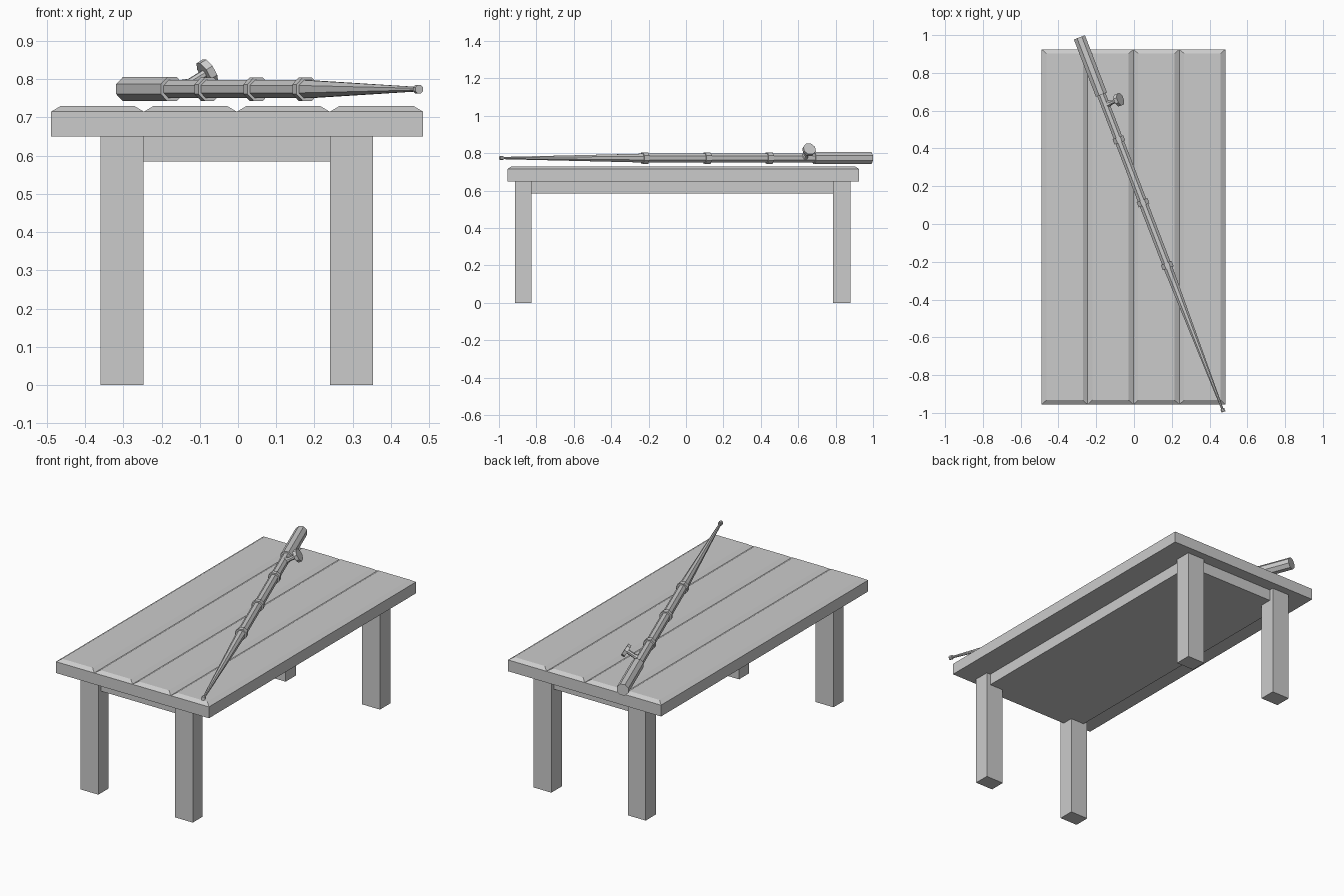
import bpy, bmesh
from math import pi, cos, sin
from mathutils import Vector, Matrix

if "Cube" in bpy.data.objects:
    bpy.data.objects.remove(bpy.data.objects["Cube"])


def finish(name, bm):
    bmesh.ops.remove_doubles(bm, verts=bm.verts, dist=1e-5)
    bmesh.ops.recalc_face_normals(bm, faces=bm.faces)
    me = bpy.data.meshes.new(name)
    bm.to_mesh(me)
    bm.free()
    ob = bpy.data.objects.new(name, me)
    bpy.context.collection.objects.link(ob)
    return ob


def box(name, x0, x1, y0, y1, z0, z1):
    bm = bmesh.new()
    size = Matrix.Diagonal((x1 - x0, y1 - y0, z1 - z0, 1))
    mid = Matrix.Translation(((x0 + x1) / 2, (y0 + y1) / 2, (z0 + z1) / 2))
    bmesh.ops.create_cube(bm, size=1, matrix=mid @ size)
    return finish(name, bm)


def lathe(name, profile, origin, axis, sides=8):
    """Faceted solid of (distance along axis, apothem) steps."""
    axis = axis.normalized()
    side = axis.cross(Vector((0, 0, 1))).normalized()
    up = side.cross(axis)
    bm = bmesh.new()
    rings = []
    for d, r in profile:
        R = r / cos(pi / sides)
        rings.append([bm.verts.new(origin + axis * d + R * (side * cos(a) + up * sin(a)))
                      for a in [(i + 0.5) * 2 * pi / sides for i in range(sides)]])
    for a, b in zip(rings, rings[1:]):
        for i in range(sides):
            j = (i + 1) % sides
            bm.faces.new((a[i], a[j], b[j], b[i]))
    bm.faces.new(rings[0])
    bm.faces.new(rings[-1])
    return finish(name, bm)


# Table top: one slab whose upper side is split into bevelled planks
def table_top(xs, y0, y1, z0, z1, z2, cx, cy):
    bm = bmesh.new()

    def face(*pts):
        bm.faces.new([bm.verts.new(p) for p in pts])

    def loop(xa, xb, ya, yb, z):
        return [(xa, ya, z), (xb, ya, z), (xb, yb, z), (xa, yb, z)]

    for k, (a, b) in enumerate(zip(xs, xs[1:])):
        low = loop(a, b, y0, y1, z0)
        mid = loop(a, b, y0, y1, z1)
        top = loop(a + cx, b - cx, y0 + cy, y1 - cy, z2)
        face(*low)
        face(*top)
        for i in range(4):
            j = (i + 1) % 4
            face(mid[i], mid[j], top[j], top[i])
            if i in (0, 2) or (i == 3 and k == 0) or (i == 1 and k == len(xs) - 2):
                face(low[i], low[j], mid[j], mid[i])
    finish("table_top", bm)


table_top([-0.489, -0.246, -0.003, 0.24, 0.484], -0.955, 0.925,
          0.65, 0.715, 0.73, 0.025, 0.022)

# Solid apron block and four legs
box("apron", -0.335, 0.328, -0.89, 0.855, 0.585, 0.65)
for xn, (x0, x1) in {"left": (-0.36, -0.247), "right": (0.24, 0.353)}.items():
    for yn, (y0, y1) in {"front": (-0.915, -0.825), "back": (0.785, 0.88)}.items():
        box(f"{yn}_{xn}_leg", x0, x1, y0, y1, 0, 0.65)

# Rod lying diagonally: thick grip, shaft, collars, tapered point and end button
start, end = Vector((-0.289, 0.988, 0.774)), Vector((0.474, -0.995, 0.774))
axis = end - start
length = axis.length
axis.normalize()
collar_r, shaft_r = 0.0305, 0.0235
profile = [(0, 0.0315), (0.325, 0.0315), (0.325, shaft_r)]
for y in (0.445, 0.113, -0.22):
    d = (y - start.y) / axis.y
    profile += [(d - 0.015, shaft_r), (d - 0.015, collar_r),
                (d + 0.015, collar_r), (d + 0.015, shaft_r)]
profile += [(length - 0.018, 0.006), (length - 0.018, 0.011), (length, 0.011)]
lathe("rod", profile, start, axis)

# Side knob on a flared stem, tilted upward from the shaft
across = Vector((-axis.y, axis.x, 0))
knob_axis = across * cos(pi / 6) + Vector((0, 0, sin(pi / 6)))
base = start + axis * 0.383
lathe("knob", [(0.015, 0.019), (0.035, 0.011), (0.078, 0.011), (0.078, 0.033),
               (0.098, 0.033)], base, knob_axis)
